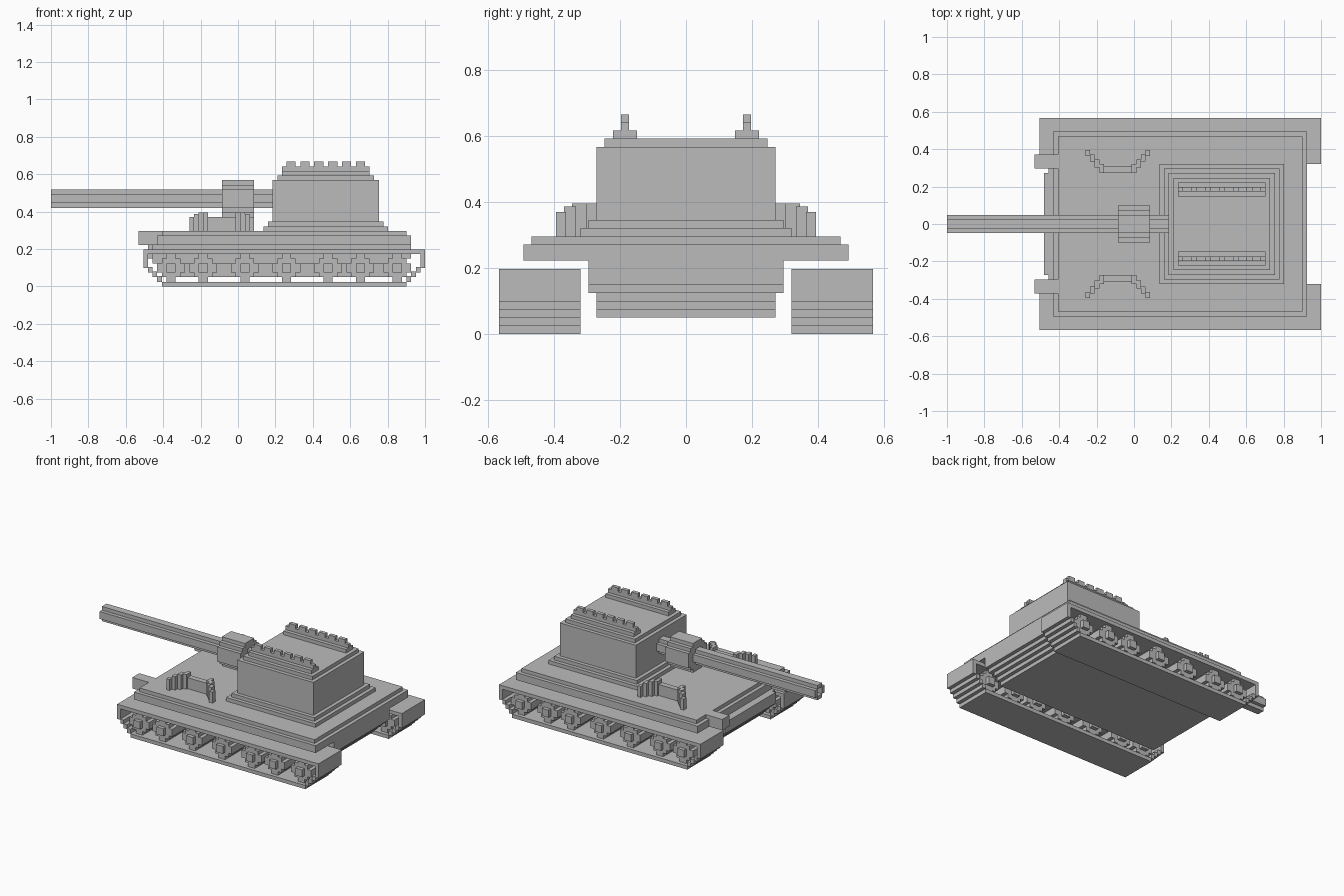
import bpy
import bmesh
from mathutils import Matrix, Vector

cube = bpy.data.objects.get("Cube")
if cube:
    bpy.data.objects.remove(cube, do_unlink=True)

# One block of the grid; x counts from the muzzle, y from the middle, z from the ground
BLOCK = 2 / 81

grey = bpy.data.materials.new("plain_grey")
grey.use_nodes = True
colour = (0.5, 0.5, 0.5, 1)
grey.diffuse_color = colour
grey.node_tree.nodes["Principled BSDF"].inputs["Base Color"].default_value = colour


def build(name, boxes, mirror=False):
    """Make one object from boxes given as (x0, x1, y0, y1, z0, z1) in blocks."""
    bm = bmesh.new()
    for x0, x1, y0, y1, z0, z1 in boxes:
        centre = Vector(((x0 + x1) / 2, (y0 + y1) / 2, (z0 + z1) / 2))
        size = Vector((x1 - x0, y1 - y0, z1 - z0))
        bmesh.ops.create_cube(bm, size=1, matrix=Matrix.Translation(centre) @ Matrix.Diagonal(size).to_4x4())
    bmesh.ops.scale(bm, vec=(BLOCK,) * 3, verts=bm.verts)
    bmesh.ops.translate(bm, vec=(-1, 0, 0), verts=bm.verts)
    mesh = bpy.data.meshes.new(name)
    bm.to_mesh(mesh)
    bm.free()
    mesh.materials.append(grey)
    obj = bpy.data.objects.new(name, mesh)
    bpy.context.collection.objects.link(obj)
    if mirror:
        mod = obj.modifiers.new("mirror", 'MIRROR')
        mod.use_axis = (False, True, False)
    return obj


def slab(x0, x1, half, z0, z1):
    return (x0, x1, -half, half, z0, z1)


# Hull: stepped belly, wide skirt and deck
belly = [slab(25 - i, 74 + i, 11, 2 + i, 3 + i) for i in range(3)]
belly += [slab(22, 77, 12, 5, 6), slab(22, 78, 12, 6, 9)]
build("hull", belly)
build("nose_plate", [slab(21, 24, 11, 6, 9)])
build("deck", [slab(23, 78, 20, 9, 11), slab(24, 77, 19, 11, 12)])
build("front_fender", [(19, 24, 12, 15, 9, 12)], mirror=True)

# Turret on a stepped plinth
build("turret_plinth", [slab(46, 73, 13, 12, 13), slab(47, 72, 12, 13, 14)])
build("turret", [slab(48, 71, 11, 14, 23), slab(49, 70, 10, 23, 24)])

# Toothed rails on the turret roof
rail = [(50, 69, 6, 9, 24, 25), (50, 69, 7, 8, 25, 26)]
rail += [(x, x + 2, 7, 8, 26, 27) for x in range(51, 67, 3)]
build("roof_rail", rail, mirror=True)

# Gun with hollow muzzle and a rounded collar
gun = [slab(2, 48, 1, 17, 21), slab(2, 48, 2, 18, 20)]
gun += [slab(0, 2, 1, 17, 18), slab(0, 2, 1, 20, 21)]
gun += [(0, 2, s, s + 1, 18, 20) for s in (-2, 1)]
build("gun_barrel", gun)
build("gun_collar", [slab(37, 44, w, 19 - h, 19 + h) for w, h in ((4, 2), (3, 3), (2, 4))])

# Curved guards on the deck, as a stepped wall bowed toward the middle
guard = [slab(34, 40, 0, 12, 15)]
guard = [(34, 40, 11, 12.5, 12, 15)]
for i in range(4):
    top = 16 if i < 2 else 17 - i / 1.5
    y = 12 + i
    for x in (40 + i, 33 - i):
        guard.append((x, x + 1, y - 1 + i / 4, y + 1, 12, top))
build("deck_guard", guard, mirror=True)

# Tracks: hollow loop with stepped ends
inner, outer = 13, 23
track = [(20, 81, inner, outer, 7, 8), (24, 77, inner, outer, 0, 1)]
for x, step in ((20, 1), (80, -1)):
    track.append((x, x + 1, inner, outer, 4, 7))
    for i in range(1, 4):
        at = x + step * i
        track.append((at, at + 1, inner, outer, 4 - i, 5 - i + 0.2))
build("track", track, mirror=True)

# Road wheels as stepped discs with protruding hubs
wheels = []
for x in (26, 33, 42, 51, 60, 67, 75):
    for w, h in ((3, 1), (2, 2), (1, 3)):
        wheels.append((x - w, x + w, inner + 1, outer - 1, 4 - h, 4 + h))
    wheels.append((x - 1, x + 1, inner, outer, 3, 5))
build("road_wheels", wheels, mirror=True)
